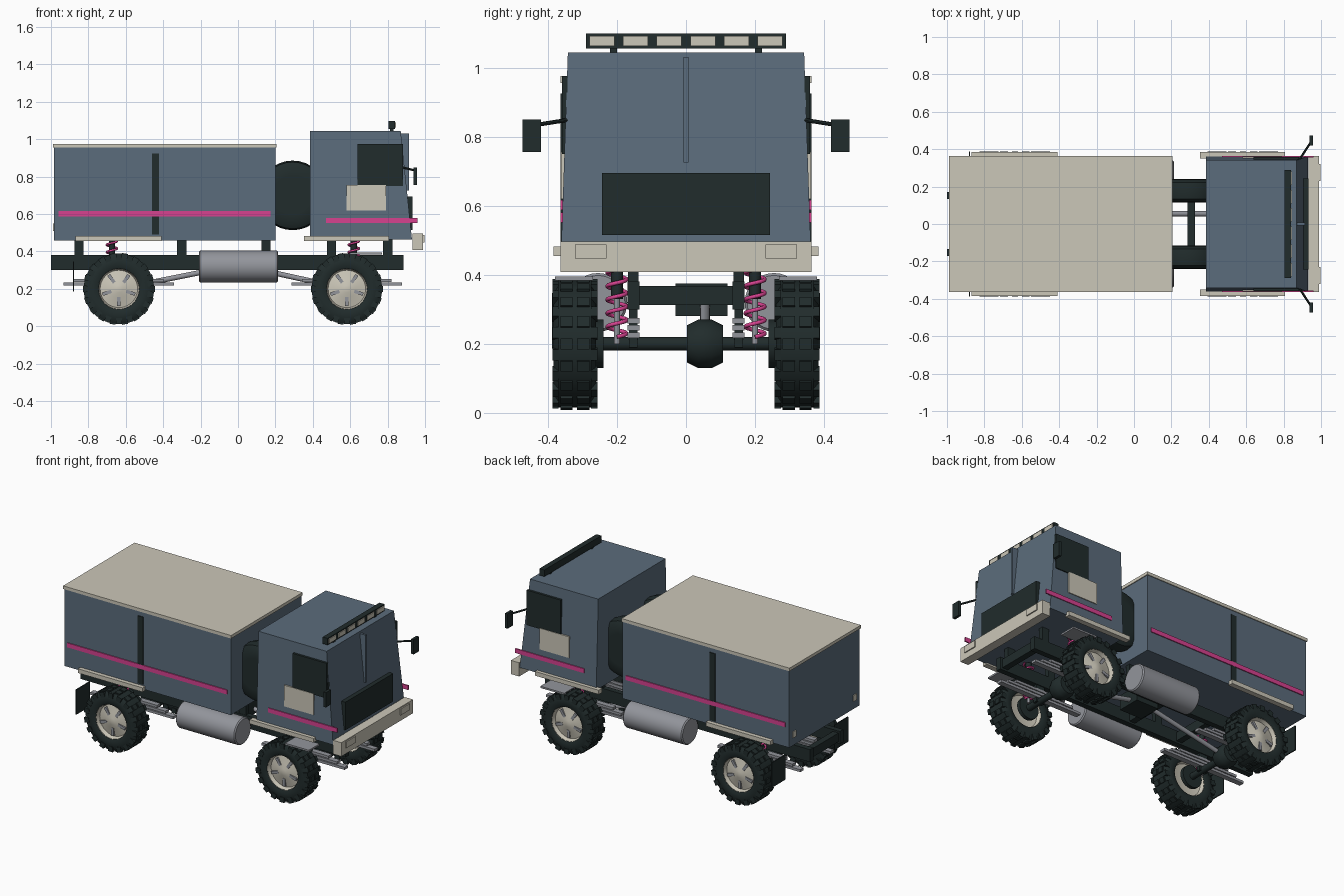
import bpy, bmesh
from math import pi, sin, cos, radians
from mathutils import Matrix, Vector

if "Cube" in bpy.data.objects:
    bpy.data.objects.remove(bpy.data.objects["Cube"])


def material(name, rgb):
    m = bpy.data.materials.new(name)
    m.use_nodes = True
    m.diffuse_color = (*rgb, 1)
    m.node_tree.nodes["Principled BSDF"].inputs["Base Color"].default_value = (*rgb, 1)
    return m


BLUE = material("slate blue paint", (.105, .15, .2))
CREAM = material("cream", (.6, .57, .48))
DARK = material("dark rubber", (.015, .025, .025))
PINK = material("pink", (.68, .055, .28))
GREY = material("grey metal", (.29, .3, .33))


def finish(name, bm, mats, smooth=False):
    me = bpy.data.meshes.new(name)
    bmesh.ops.recalc_face_normals(bm, faces=bm.faces)
    bm.to_mesh(me)
    bm.free()
    for m in mats:
        me.materials.append(m)
    if smooth:
        me.shade_smooth()
        me.set_sharp_from_angle(angle=radians(35))
    return place(name, me)


def place(name, me, loc=(0, 0, 0), turn=0):
    ob = bpy.data.objects.new(name, me)
    ob.location = loc
    ob.rotation_euler.z = turn
    bpy.context.collection.objects.link(ob)
    return ob


def add_box(bm, x, y, z, mat=0, xform=Matrix()):
    size = Matrix.Diagonal((x[1] - x[0], y[1] - y[0], z[1] - z[0], 1))
    mid = Matrix.Translation((sum(x) / 2, sum(y) / 2, sum(z) / 2))
    verts = bmesh.ops.create_cube(bm, size=1, matrix=xform @ mid @ size)["verts"]
    for f in {f for v in verts for f in v.link_faces}:
        f.material_index = mat


def box(name, mat, x, y, z):
    bm = bmesh.new()
    add_box(bm, x, y, z)
    return finish(name, bm, [mat])


def pair(name, mat, x, y, z):
    box("left_" + name, mat, x, y, z)
    box("right_" + name, mat, x, (-y[1], -y[0]), z)


def add_lathe(bm, profile, mat=0, steps=40):
    # revolve (radius, y) points around the y axis
    verts = [bm.verts.new((r, y, 0)) for r, y in profile]
    edges = [bm.edges.new(e) for e in zip(verts, verts[1:])]
    before = set(bm.faces)
    bmesh.ops.spin(bm, geom=verts + edges, cent=(0, 0, 0), axis=(0, 1, 0),
                   angle=2 * pi, steps=steps, use_merge=True)
    bmesh.ops.remove_doubles(bm, verts=bm.verts[:], dist=1e-5)
    for f in bm.faces:
        if f not in before:
            f.material_index = mat


def lathe(name, mat, profile, loc, steps=32):
    bm = bmesh.new()
    add_lathe(bm, profile, 0, steps)
    ob = finish(name, bm, [mat], True)
    ob.location = loc
    return ob


def rod(name, mat, a, b, radius, sides=16):
    a, b = Vector(a), Vector(b)
    bm = bmesh.new()
    bmesh.ops.create_cone(bm, cap_ends=True, segments=sides, radius1=radius, radius2=radius,
                          depth=(b - a).length)
    turn = (b - a).to_track_quat("Z", "Y").to_matrix().to_4x4()
    bm.transform(Matrix.Translation((a + b) / 2) @ turn)
    return finish(name, bm, [mat], True)


# Cargo body
box("cargo_body", BLUE, (-.985, .2), (-.358, .358), (.46, .955))
box("cargo_roof", CREAM, (-.99, .205), (-.363, .363), (.955, .975))
pair("cargo_stripe", PINK, (-.96, .175), (.356, .364), (.588, .616))
pair("cargo_door_strip", DARK, (-.46, -.422), (.356, .363), (.49, .925))
pair("cargo_sill", CREAM, (-.87, -.41), (.35, .384), (.455, .482))
pair("tail_light", CREAM, (-.99, -.983), (.29, .325), (.51, .55))

# Cab with narrowed top and sloping front
bm = bmesh.new()
add_box(bm, (.385, .93), (-.362, .362), (.465, 1.043))
for v in bm.verts:
    if v.co.z > 1:
        v.co.y *= .945
        if v.co.x > .5:
            v.co.x = .87
finish("cab", bm, [BLUE])
pair("cab_window", DARK, (.64, .882), (.343, .359), (.75, .975))
pair("cab_door_panel", CREAM, (.58, .79), (.348, .362), (.62, .756))
pair("cab_stripe", PINK, (.47, .96), (.356, .364), (.552, .58))
pair("cab_sill", CREAM, (.352, .806), (.35, .384), (.455, .482))
box("front_grille", DARK, (.9, .934), (-.243, .243), (.515, .695))
box("windscreen_divider", BLUE, (.87, .913), (-.007, .007), (.725, 1.03))
box("front_bumper", CREAM, (.932, .99), (-.364, .364), (.408, .496))
pair("headlight", CREAM, (.985, .997), (.23, .322), (.447, .488))

# Roof light bar
box("light_bar", DARK, (.805, .84), (-.289, .289), (1.055, 1.098))
pair("light_bar_foot", DARK, (.812, .832), (.2, .22), (1.04, 1.06))
for i in range(6):
    y = (i - 2.5) * .0975
    box("roof_lamp", CREAM, (.835, .845), (y - .036, y + .036), (1.062, 1.091))

# Mirrors
pair("mirror", DARK, (.938, .956), (.42, .473), (.755, .85))
for s in (1, -1):
    rod("mirror_arm", DARK, (.885, s * .345, .848), (.947, s * .44, .833), .006, 8)

# Spare tyres between cab and cargo
spare = [(0, -.055), (.1, -.062), (.15, -.06), (.178, -.045), (.186, 0),
         (.178, .045), (.15, .06), (.1, .062), (0, .055)]
for s in (1, -1):
    lathe("spare_tyre", DARK, spare, (.292, s * .178, .7))

# Chassis
pair("frame_rail", DARK, (-1, .885), (.135, .17), (.3, .38))
for x in (-.97, -.45, -.1, .305, .85):
    box("crossmember", DARK, (x - .02, x + .02), (-.14, .14), (.312, .368))
for x in (-.85, -.3, .15, .5, .8):
    pair("body_mount", DARK, (x - .025, x + .025), (.137, .168), (.375, .47))
box("transfer_case", DARK, (-.08, .08), (-.03, .12), (.28, .375))
pair("mudflap", DARK, (-.883, -.876), (.25, .388), (.187, .347))
pair("cab_step", GREY, (.6, .77), (.27, .38), (.384, .395))
for s in (1, -1):
    tank = [(0, -.212), (.078, -.212), (.085, -.205), (.085, .205), (.078, .212), (0, .212)]
    ob = lathe("fuel_tank", GREY, tank, (.003, s * .255, .32))
    ob.rotation_euler.z = pi / 2

# Wheel mesh: tyre, treads, dished rim and spokes, outer face toward +y
bm = bmesh.new()
tyre = [(.108, -.055), (.125, -.062), (.162, -.062), (.185, -.047),
        (.185, .047), (.162, .062), (.125, .062), (.108, .055)]
add_lathe(bm, tyre, 0)
rim = [(0, .052), (.02, .05), (.05, .041), (.1, .03), (.11, .057), (.11, -.057),
       (.1, -.03), (.05, -.02), (0, -.02)]
add_lathe(bm, rim, 1)
for i in range(18):
    a = Matrix.Rotation(2 * pi * i / 18, 4, "Y")
    half = Matrix.Rotation(2 * pi * (i + .5) / 18, 4, "Y")
    for s in (1, -1):
        add_box(bm, (.18, .192), (s * .024 - .018, s * .024 + .018), (-.016, .016), 0, a)
        add_box(bm, (.155, .188), (s * .056 - .009, s * .056 + .009), (-.016, .016), 0, half)
for i in range(5):
    a = Matrix.Rotation(2 * pi * i / 5 + pi / 2, 4, "Y")
    add_box(bm, (.042, .092), (.03, .045), (-.009, .009), 2, a)
wheel = finish("rear_left_wheel", bm, [DARK, CREAM, GREY], True)

# Axles, suspension and wheels
diff = [(0, -.052), (.054, -.052), (.07, -.02), (.07, .02), (.054, .052), (0, .052)]
drum = [(0, -.012), (.07, -.012), (.07, .012), (0, .012)]
for end, x, side in (("rear", -.637, -1), ("front", .582, 1)):
    rod(end + "_axle", DARK, (x, -.3, .2), (x, .3, .2), .02)
    lathe(end + "_differential", DARK, diff, (x, .055, .2), 12)
    rod(end + "_driveshaft", GREY, (x, .055, .2), (0, .055, .328), .014)
    for s in (1, -1):
        hand = "left" if s > 0 else "right"
        if end == "rear" and s > 0:
            wheel.location = (x, .322, .2)
        else:
            place(f"{end}_{hand}_wheel", wheel.data, (x, s * .322, .2), 0 if s > 0 else pi)
        lathe(f"{end}_{hand}_drum", DARK, drum, (x, s * .251, .2), 24)
        sx, sy = x + side * .037, s * .2
        rod(f"{end}_{hand}_shock_rod", GREY, (sx, sy, .2), (sx, sy, .36), .009)
        rod(f"{end}_{hand}_shock_body", DARK, (sx, sy, .33), (sx, sy, .46), .017)
        # Coil spring
        cu = bpy.data.curves.new("coil", "CURVE")
        cu.dimensions = "3D"
        cu.bevel_depth = .006
        cu.bevel_resolution = 2
        line = cu.splines.new("POLY")
        n = 110
        line.points.add(n)
        for i, p in enumerate(line.points):
            t = 2 * pi * 6 * i / n
            p.co = (sx + .028 * cos(t), sy + .028 * sin(t), .22 + .235 * i / n, 1)
        cu.materials.append(PINK)
        place(f"{end}_{hand}_coil_spring", cu)
    # Stacked leaf springs
    for half, z in ((.295, .225), (.24, .246), (.18, .267)):
        pair(end + "_leaf_spring", GREY, (x - half, x + half), (.135, .17), (z - .008, z + .008))
    pair(end + "_spring_clamp", DARK, (x - .03, x + .03), (.14, .165), (.19, .31))
